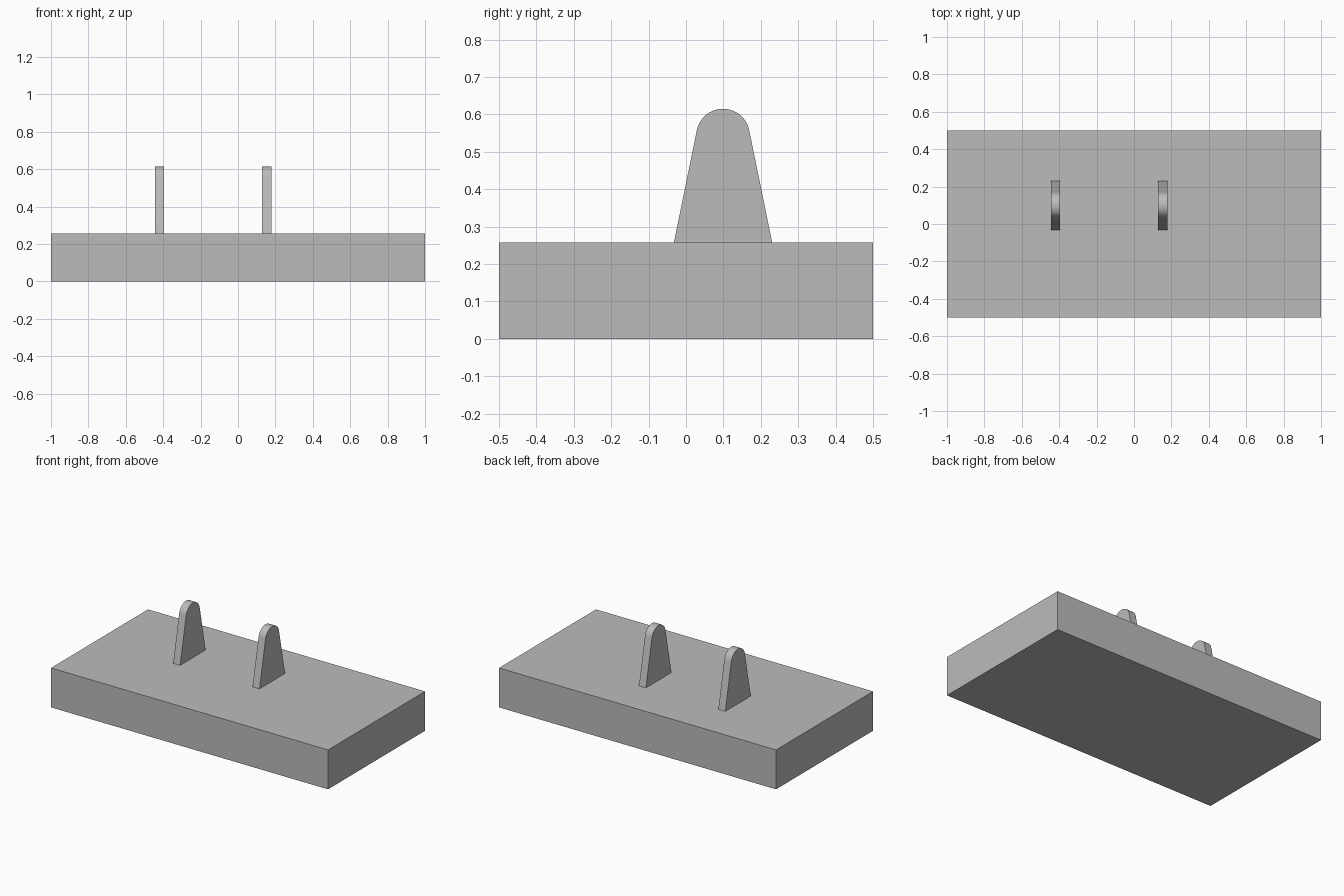
import bpy, bmesh, math

cube = bpy.data.objects.get("Cube")
if cube:
    bpy.data.objects.remove(cube, do_unlink=True)

grey = bpy.data.materials.new("plain grey")
grey.use_nodes = True
colour = (0.5, 0.5, 0.5, 1)
grey.diffuse_color = colour
grey.node_tree.nodes["Principled BSDF"].inputs["Base Color"].default_value = colour

BASE_TOP = 0.257


def extrude_x(name, profile, x0, x1):
    """Solid made by sweeping a (y, z) profile from x0 to x1."""
    bm = bmesh.new()
    face = bm.faces.new([bm.verts.new((x0, y, z)) for y, z in profile])
    swept = bmesh.ops.extrude_face_region(bm, geom=[face])["geom"]
    verts = [v for v in swept if isinstance(v, bmesh.types.BMVert)]
    bmesh.ops.translate(bm, verts=verts, vec=(x1 - x0, 0, 0))
    bmesh.ops.recalc_face_normals(bm, faces=bm.faces)
    mesh = bpy.data.meshes.new(name)
    bm.to_mesh(mesh)
    bm.free()
    mesh.materials.append(grey)
    obj = bpy.data.objects.new(name, mesh)
    bpy.context.collection.objects.link(obj)
    return obj


# Base block
extrude_x("base_block", [(-0.5, 0), (0.5, 0), (0.5, BASE_TOP), (-0.5, BASE_TOP)], -1, 1)

# Tapered lugs: straight sides running tangent into a rounded top
centre_y, half_width, top, radius = 0.099, 0.1315, 0.615, 0.0714
tilt = math.radians(11.6)
steps = 24
outline = [(centre_y - half_width, BASE_TOP), (centre_y + half_width, BASE_TOP)]
for i in range(steps + 1):
    a = tilt + (math.pi - 2 * tilt) * i / steps
    outline.append((centre_y + radius * math.cos(a), top - radius + radius * math.sin(a)))

for name, x in (("right_lug", -0.42), ("left_lug", 0.153)):
    lug = extrude_x(name, outline, x - 0.025, x + 0.025)
    bpy.ops.object.select_all(action="DESELECT")
    lug.select_set(True)
    bpy.context.view_layer.objects.active = lug
    bpy.ops.object.shade_smooth_by_angle(angle=math.radians(30))
